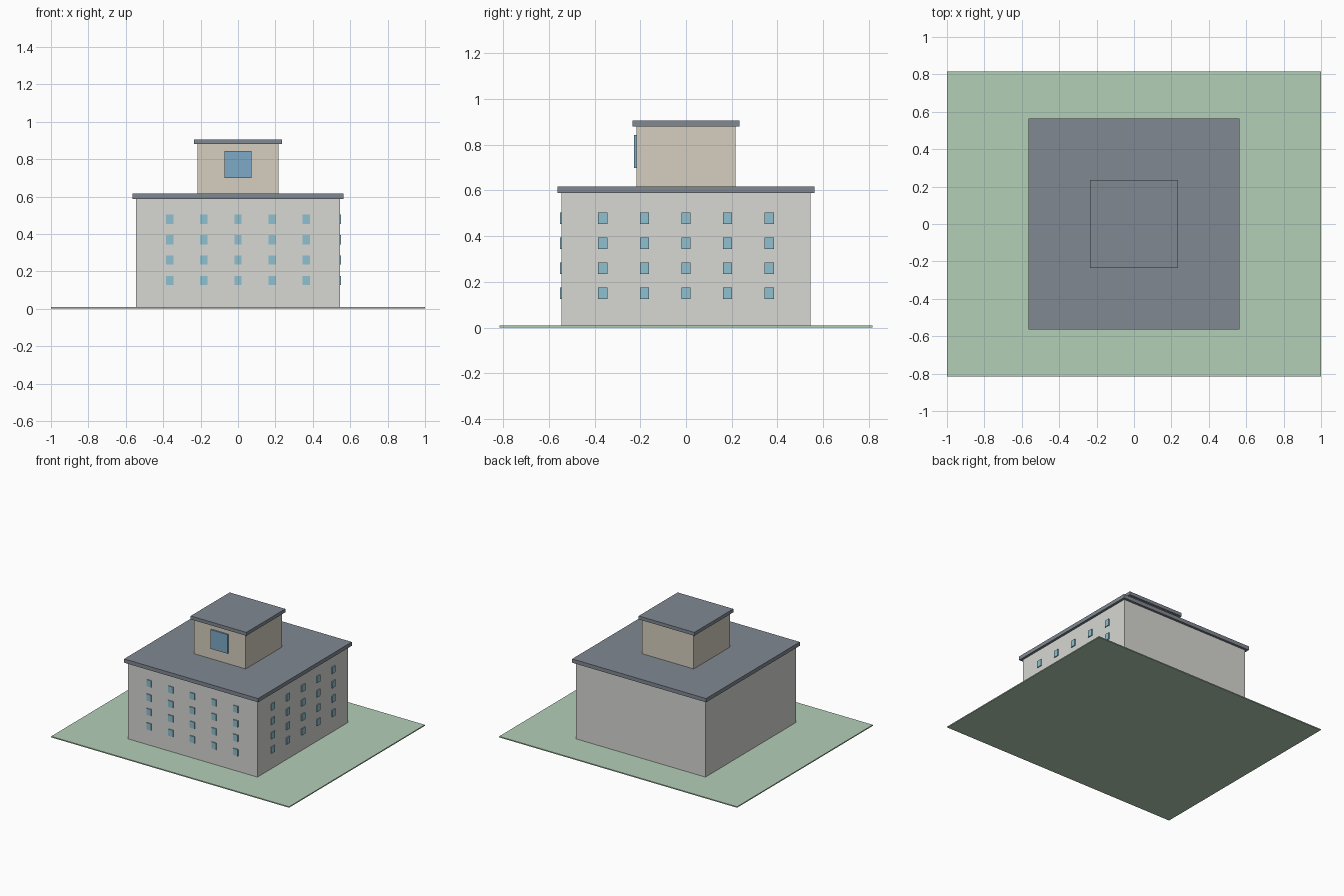
import bpy, bmesh
from mathutils import Matrix, Vector

if "Cube" in bpy.data.objects:
    bpy.data.objects.remove(bpy.data.objects["Cube"])


def material(name, rgb):
    m = bpy.data.materials.new(name)
    m.diffuse_color = (*rgb, 1)
    m.use_nodes = True
    m.node_tree.nodes["Principled BSDF"].inputs["Base Color"].default_value = m.diffuse_color
    return m


GRASS = material("grass", (0.45, 0.62, 0.47))
WALL = material("wall", (0.68, 0.68, 0.65))
TOWER = material("tower_wall", (0.66, 0.62, 0.52))
ROOF = material("roof_slate", (0.22, 0.25, 0.29))
GLASS = material("window_glass", (0.28, 0.53, 0.63))
PANEL = material("panel_glass", (0.20, 0.40, 0.57))


def boxes(name, spans, mat):
    """One object made of boxes, each given as (low corner, high corner)."""
    bm = bmesh.new()
    for lo, hi in spans:
        lo, hi = Vector(lo), Vector(hi)
        bmesh.ops.create_cube(bm, size=1, matrix=Matrix.Translation((lo + hi) / 2)
                              @ Matrix.Diagonal((*(hi - lo), 1)))
    mesh = bpy.data.meshes.new(name)
    bm.to_mesh(mesh)
    bm.free()
    mesh.materials.append(mat)
    obj = bpy.data.objects.new(name, mesh)
    bpy.context.collection.objects.link(obj)
    return obj


def block(name, half_x, half_y, z0, z1, mat):
    """Box centred on the z axis."""
    return boxes(name, [((-half_x, -half_y, z0), (half_x, half_y, z1))], mat)


# Lawn, main block and roof tower, each with an overhanging roof slab
block("lawn", 1.0, 0.815, 0.0, 0.008, GRASS)
block("main_block", 0.545, 0.545, 0.008, 0.588, WALL)
block("main_roof", 0.563, 0.563, 0.588, 0.617, ROOF)
block("tower", 0.217, 0.217, 0.617, 0.880, TOWER)
block("tower_roof", 0.234, 0.234, 0.880, 0.906, ROOF)

# Window grids on the front and right walls, slightly proud of the surface
front, right = [], []
for row in range(4):
    z = 0.151 + row * 0.1093
    for col in range(-2, 3):
        c = col * 0.182
        front.append(((c - 0.02, -0.552, z - 0.025), (c + 0.02, -0.538, z + 0.025)))
        right.append(((0.538, c - 0.02, z - 0.025), (0.552, c + 0.02, z + 0.025)))
boxes("front_windows", front, GLASS)
boxes("right_windows", right, GLASS)

# Large square glass panel on the tower front
boxes("tower_panel", [((-0.072, -0.228, 0.698), (0.072, -0.214, 0.843))], PANEL)
